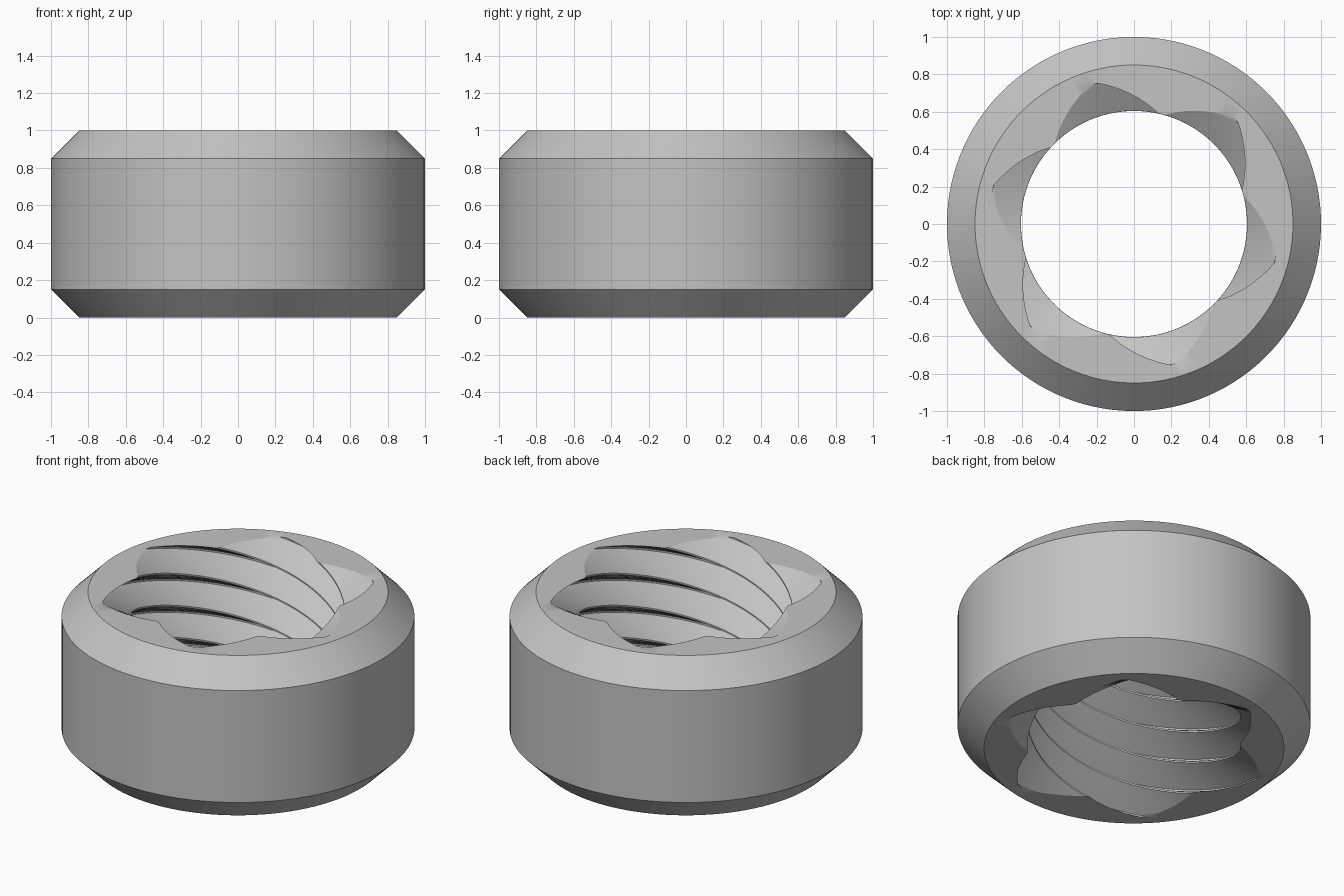
import bpy, bmesh, math

cube = bpy.data.objects.get("Cube")
if cube:
    bpy.data.objects.remove(cube, do_unlink=True)

STARTS = 6            # separate helical grooves
PER_GROOVE = 20       # columns across one groove
COLS = STARTS * PER_GROOVE
STEP = 360 / COLS
LEAD = 1.2            # height of one full turn
R_CREST, R_ROOT = 0.605, 0.778
HEIGHT, LAYERS = 1.0, 90
ROOT_ANGLE = 46       # direction of a groove root at the top

grey = bpy.data.materials.new("plain grey")
grey.use_nodes = True
colour = (0.55, 0.55, 0.55, 1)
grey.diffuse_color = colour
grey.node_tree.nodes["Principled BSDF"].inputs["Base Color"].default_value = colour

bm = bmesh.new()


def column_offset(j):
    return (j + 0.5) * STEP


def thread_radius(j):
    """V-shaped groove with narrow flats at root and crest."""
    pitch = 360 / STARTS
    d = column_offset(j) % pitch
    d = min(d, pitch - d)
    t = (d - STEP / 2) / (pitch / 2 - STEP)
    return R_ROOT + (R_CREST - R_ROOT) * t


def ring(z, radius, twist=0):
    verts = []
    for j in range(COLS):
        a = math.radians(ROOT_ANGLE + column_offset(j) + twist)
        r = radius(j)
        verts.append(bm.verts.new((r * math.cos(a), r * math.sin(a), z)))
    return verts


def bridge(a, b, shift=0):
    for j in range(COLS):
        k = (j + 1) % COLS
        bm.faces.new((a[j], a[k], b[(k + shift) % COLS], b[(j + shift) % COLS]))


# Threaded bore, following the right-handed helix
rings = []
for i in range(LAYERS + 1):
    z = HEIGHT * i / LAYERS
    rings.append(ring(z, thread_radius, (z - HEIGHT) * 360 / LEAD))

# Flat top, chamfers and outer wall
for r, z in ((0.85, 1.0), (1.0, 0.85), (1.0, 0.15), (0.85, 0.0)):
    rings.append(ring(z, lambda j, r=r: r))

for low, high in zip(rings, rings[1:]):
    bridge(low, high)

# Flat underside, matching columns after the bore's total twist
bridge(rings[-1], rings[0], round(HEIGHT / LEAD * COLS))

bmesh.ops.recalc_face_normals(bm, faces=bm.faces)
mesh = bpy.data.meshes.new("threaded_ring")
bm.to_mesh(mesh)
bm.free()
mesh.materials.append(grey)

nut = bpy.data.objects.new("threaded_ring", mesh)
bpy.context.collection.objects.link(nut)
bpy.ops.object.select_all(action='DESELECT')
nut.select_set(True)
bpy.context.view_layer.objects.active = nut
bpy.ops.object.shade_smooth_by_angle(angle=math.radians(30))
